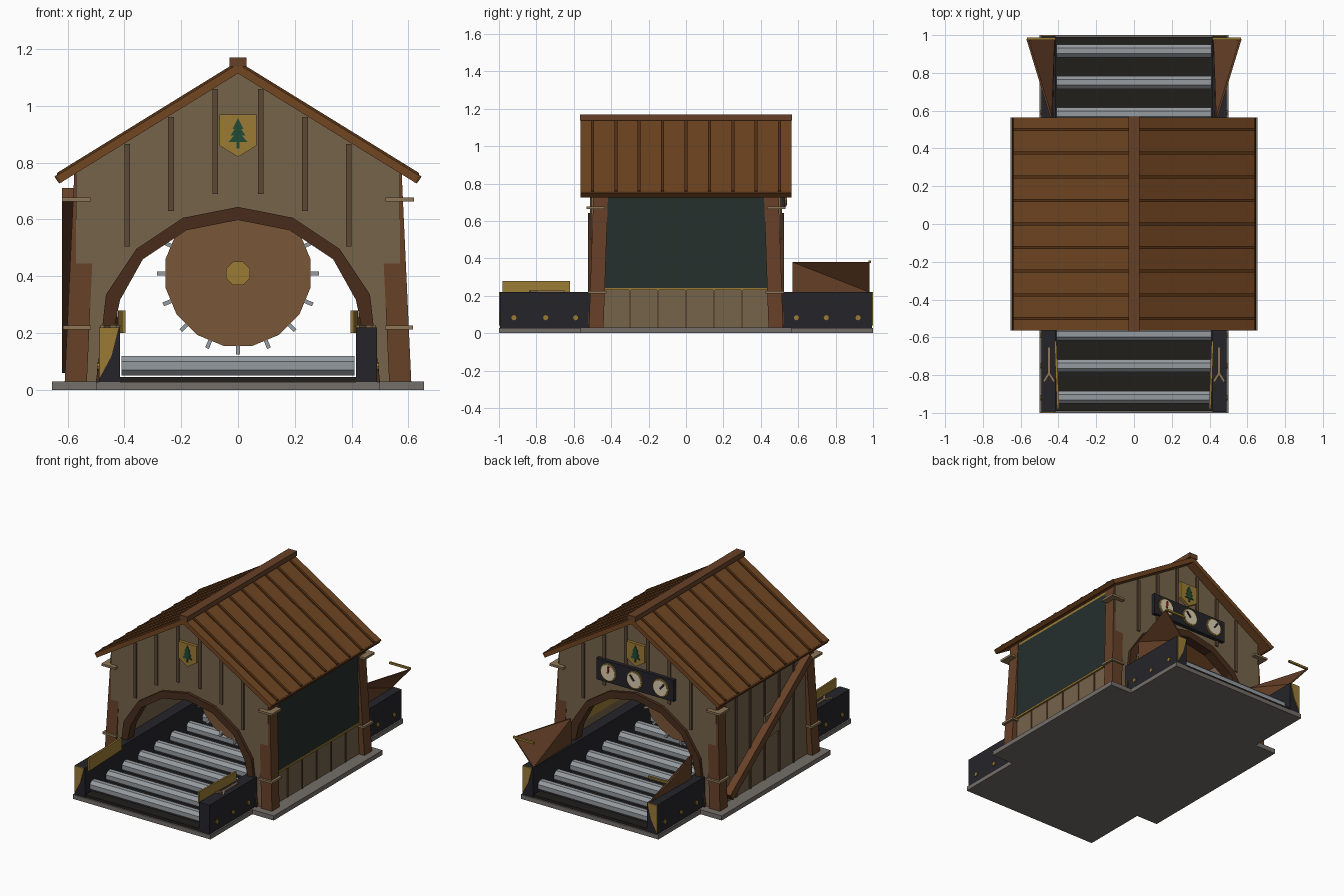
import bpy, bmesh, math
from mathutils import Vector

if "Cube" in bpy.data.objects:
    bpy.data.objects.remove(bpy.data.objects["Cube"])

mats = {}
def mat(name, r, g, b):
    m = bpy.data.materials.new(name)
    m.diffuse_color = (r ** 2.2, g ** 2.2, b ** 2.2, 1)
    m.use_nodes = True
    m.node_tree.nodes["Principled BSDF"].inputs["Base Color"].default_value = m.diffuse_color
    mats[name] = m
for n, c in dict(wall=(.46, .39, .30), batten=(.36, .29, .22), roof=(.44, .28, .15), seam=(.34, .21, .11),
                 post=(.40, .26, .17), trim=(.29, .19, .13), collar=(.55, .46, .34), gold=(.60, .48, .22),
                 black=(.16, .16, .18), belt=(.15, .14, .13), steel=(.58, .60, .62), stone=(.45, .43, .41),
                 wheel=(.47, .34, .23), screen=(.16, .20, .19), green=(.15, .30, .22), cream=(.85, .80, .68),
                 red=(.6, .15, .1)).items():
    mat(n, *c)

def mesh(name, verts, faces, m):
    me = bpy.data.meshes.new(name)
    me.from_pydata(verts, [], faces)
    bm = bmesh.new()
    bm.from_mesh(me)
    bmesh.ops.recalc_face_normals(bm, faces=bm.faces)
    bm.to_mesh(me)
    bm.free()
    me.materials.append(mats[m])
    o = bpy.data.objects.new(name, me)
    bpy.context.collection.objects.link(o)
    return o

def loft(name, a, b, m):
    """Solid between two matching polygons."""
    n = len(a)
    faces = [list(range(n))[::-1], list(range(n, 2 * n))]
    faces += [[i, (i + 1) % n, n + (i + 1) % n, n + i] for i in range(n)]
    return mesh(name, list(a) + list(b), faces, m)

def prism(name, pts, axis, lo, hi, m):
    """Extrude a 2D outline along an axis."""
    put = {'x': lambda p, d: (d, p[0], p[1]), 'y': lambda p, d: (p[0], d, p[1]),
           'z': lambda p, d: (p[0], p[1], d)}[axis]
    return loft(name, [put(p, lo) for p in pts], [put(p, hi) for p in pts], m)

def box(name, x0, x1, y0, y1, z0, z1, m):
    return prism(name, [(x0, y0), (x1, y0), (x1, y1), (x0, y1)], 'z', z0, z1, m)

def ring(cx, cy, r, n, off=0):
    return [(cx + r * math.cos(2 * math.pi * (i + off) / n), cy + r * math.sin(2 * math.pi * (i + off) / n))
            for i in range(n)]

def bar(p, q, w):
    """Outline of a 2D bar from p to q."""
    p, q = Vector(p), Vector(q)
    d = (q - p).normalized() * w / 2
    s = Vector((-d.y, d.x))
    return [tuple(v) for v in (p + s, p - s, q - s, q + s)]

# base slabs
box('house_base', -.655, .655, -.565, .565, 0, .03, 'stone')
box('conveyor_base', -.5, .5, -1, 1, 0, .028, 'stone')

# conveyor bed and rollers
box('conveyor_bed', -.415, .415, -.99, .99, .028, .045, 'belt')
for i in range(12):
    prism('roller', ring(-.917 + i * .1667, .085, .037, 8, .5), 'x', -.41, .41, 'steel')

for s in (-1, 1):
    # conveyor rails with bolts and end markings
    box('rail', *sorted((s * .415, s * .49)), -.995, .995, .028, .22, 'black')
    for y in (-.92, -.75, -.59, .59, .75, .92):
        prism('rail_bolt', ring(y, .083, .014, 8), 'x', s * .485, s * .496, 'gold')
    for e in (-1, 1):
        if (s, e) != (1, -1):
            prism('end_marking', [(s * .488, .04), (s * .488, .22), (s * .42, .22), (s * .445, .12)],
                  'y', e * .994, e * 1.0, 'gold')
    # infeed guides and arrows
    prism('infeed_guide', bar((s * .416, -.62), (s * .402, -.98), .012), 'z', .2, .28, 'gold')
    for p, q in (((.45, -.65), (.45, -.8)), ((.45, -.79), (.422, -.835)), ((.45, -.79), (.478, -.835))):
        prism('rail_arrow', bar((s * p[0], p[1]), (s * q[0], q[1]), .014), 'z', .22, .228, 'collar')
    # flared outfeed guide, twisted sheet
    g = [(.43, .57, .22), (.42, .98, .22), (.56, .98, .38), (.435, .57, .38)]
    v = [(s * (x + d), y, z) for d in (0, .01) for x, y, z in g]
    mesh('outfeed_guide', v, [(0, 1, 3), (1, 2, 3), (4, 7, 5), (5, 7, 6), (0, 4, 5, 1), (1, 5, 6, 2),
                              (2, 6, 7, 3), (3, 7, 4, 0)], 'post')
    box('outfeed_bar', *sorted((s * .415, s * .566)), .975, .988, .375, .388, 'gold')

# gable walls, arch trim, battens and crest at both ends
outer = [(.5, .03), (.483, .175), (.465, .335), (.358, .496), (.193, .606), (0, .644)]
inner = [(.46, .03), (.445, .175), (.415, .317), (.335, .46), (.182, .562), (0, .598)]
def arch(half):
    return half + [(-x, z) for x, z in half[-2::-1]]
mid = [((a[0] + b[0]) / 2, (a[1] + b[1]) / 2) for a, b in zip(outer, inner)]
for e in (-1, 1):
    gable = [(-.57, .03), (-.57, .765), (0, 1.125), (.57, .765), (.57, .03)]
    prism('gable_wall', gable + arch(mid), 'y', e * .47, e * .505, 'wall')
    prism('arch_trim', arch(outer) + arch(inner)[::-1], 'y', e * .46, e * .525, 'trim')
    for x, z0, z1 in ((.08, .69, 1.06), (.236, .63, .96), (.39, .505, .865)):
        for s in (-1, 1):
            box('gable_batten', s * x - .01, s * x + .01, *sorted((e * .5, e * .513)), z0, z1, 'batten')
    prism('crest_shield', [(-.065, .97), (.065, .97), (.065, .86), (0, .82), (-.065, .86)],
          'y', e * .5, e * .525, 'gold')
    for z, w in ((.918, .02), (.895, .027), (.872, .034)):
        prism('crest_pine', [(-w, z), (w, z), (0, z + .04)], 'y', e * .52, e * .53, 'green')
    box('crest_trunk', -.006, .006, *sorted((e * .52, e * .53)), .85, .875, 'green')

    # leaning corner posts with collars
    for s in (-1, 1):
        def quad(cx, cy, z, h=.039):
            return [(s * cx + a * h, e * cy + b * h, z) for a, b in ((-1, -1), (1, -1), (1, 1), (-1, 1))]
        loft('corner_post', quad(.571, .48, .03), quad(.537, .455, .77), 'post')
        for z, cx, cy in ((.22, .567, .475), (.67, .57, .483)):
            loft('post_collar', quad(cx, cy, z - .007, .05), quad(cx, cy, z + .007, .05), 'collar')

# gauge panel on the rear gable
box('gauge_panel', -.28, .28, .5, .53, .665, .805, 'black')
for x, a in ((-.19, 2.3), (0, .8), (.19, 1.7)):
    prism('gauge_rim', ring(x, .735, .058, 16), 'y', .525, .537, 'gold')
    prism('gauge_face', ring(x, .735, .05, 16), 'y', .53, .54, 'cream')
    tip = (x + .042 * math.cos(a), .735 + .042 * math.sin(a))
    prism('gauge_needle', bar((x, .73), tip, .012), 'y', .538, .544, 'red' if x > .1 else 'black')

# right side: planks, framed board
box('right_lower_wall', .535, .57, -.47, .47, .03, .24, 'wall')
box('board_frame', .535, .572, -.47, .47, .232, .76, 'gold')
box('board', .55, .576, -.462, .462, .243, .74, 'screen')
box('board_sill', .56, .582, -.45, .45, .23, .243, 'gold')
# left side: planks, hatch, diagonal brace
box('left_wall', -.57, -.535, -.47, .47, .03, .76, 'wall')
prism('left_patch', [(-.14, .31), (.0, .3), (.01, .45), (-.13, .46)], 'x', -.585, -.56, 'wall')
prism('diagonal_brace', bar((.41, .08), (-.42, .69), .05), 'x', -.62, -.57, 'post')
for i in range(-2, 3):
    box('right_batten', .565, .575, i * .15 - .005, i * .15 + .005, .03, .232, 'batten')
    box('left_batten', -.577, -.565, i * .15 - .008, i * .15 + .008, .03, .76, 'batten')

# roof slabs, seams and ridge cap
for s in (-1, 1):
    prism('roof_slab', [(0, 1.148), (s * .637, .755), (s * .623, .73), (0, 1.114)], 'y', -.565, .565, 'roof')
    prism('eave_edge', [(s * .64, .757), (s * .646, .75), (s * .63, .727), (s * .62, .731)],
          'y', -.565, .565, 'seam')
    for i in range(-4, 5):
        y = i * .125
        prism('roof_seam', [(0, 1.157), (s * .637, .764), (s * .637, .753), (0, 1.14)],
              'y', y - .008, y + .008, 'seam')
box('ridge_cap', -.03, .03, -.568, .568, 1.138, 1.17, 'post')

# toothed wheel inside the house
prism('wheel', ring(0, .41, .26, 16, .5), 'y', -.04, .06, 'wheel')
prism('wheel_hub', ring(0, .41, .045, 8, .5), 'y', -.065, .085, 'gold')
for i in range(16):
    c, s = math.cos(i * math.pi / 8), math.sin(i * math.pi / 8)
    prism('wheel_tooth', bar((.24 * c, .41 + .24 * s), (.285 * c, .41 + .285 * s), .014),
          'y', -.04, .06, 'steel')
